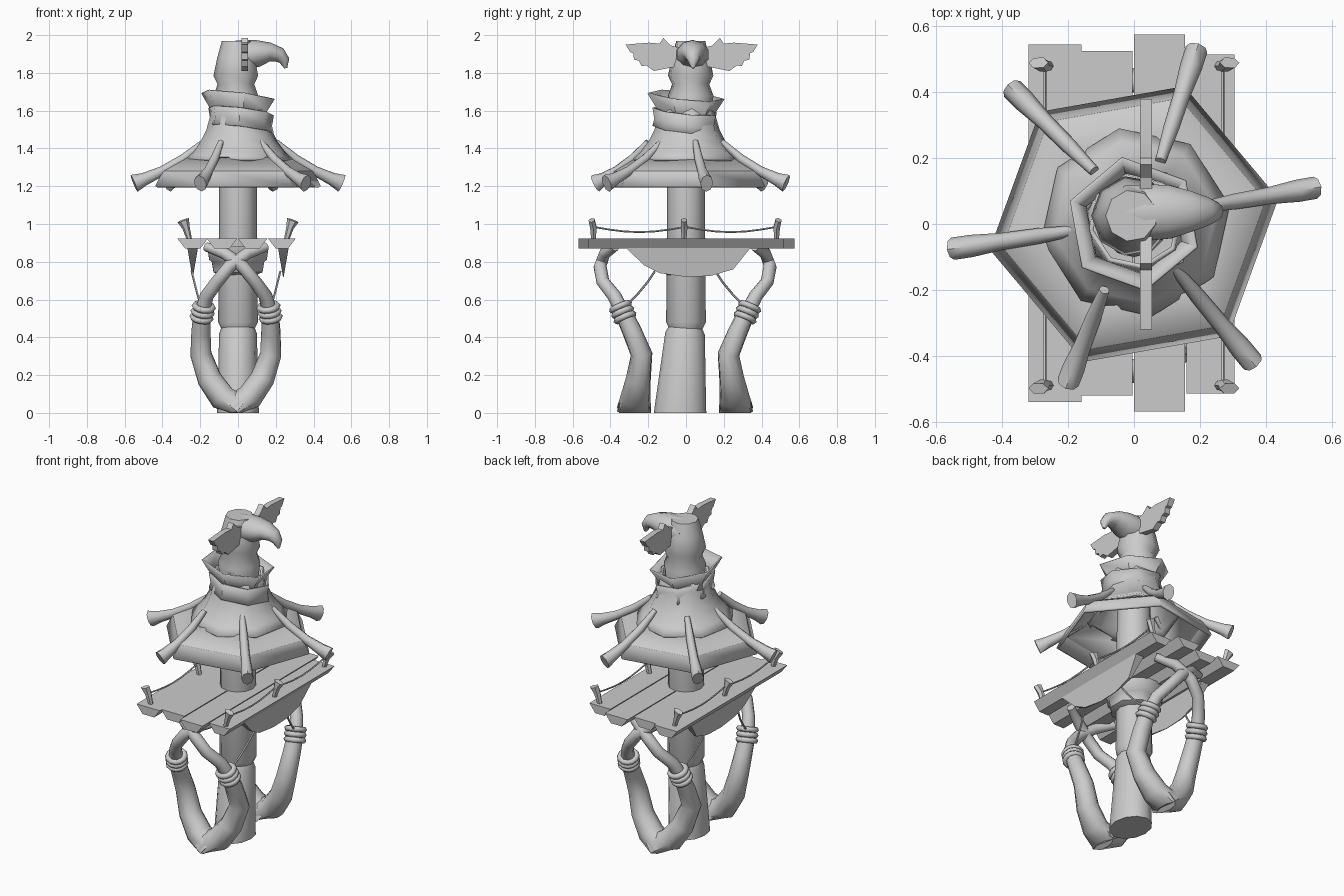
import bpy, bmesh, math
from mathutils import Vector as V

if "Cube" in bpy.data.objects:
    bpy.data.objects.remove(bpy.data.objects["Cube"])

grey = bpy.data.materials.new("plain grey")
grey.use_nodes = True
tone = (0.6, 0.6, 0.6, 1)
grey.diffuse_color = tone
grey.node_tree.nodes["Principled BSDF"].inputs["Base Color"].default_value = tone


def finish(name, bm, angle=40, thick=0):
    bmesh.ops.recalc_face_normals(bm, faces=bm.faces[:])
    mesh = bpy.data.meshes.new(name)
    bm.to_mesh(mesh)
    bm.free()
    mesh.materials.append(grey)
    ob = bpy.data.objects.new(name, mesh)
    bpy.context.collection.objects.link(ob)
    if thick:
        mod = ob.modifiers.new("shell", "SOLIDIFY")
        mod.thickness = thick
        mod.offset = -1
    for o in bpy.context.selected_objects:
        o.select_set(False)
    ob.select_set(True)
    bpy.context.view_layer.objects.active = ob
    bpy.ops.object.shade_smooth_by_angle(angle=math.radians(angle))
    return ob


def tube(name, path, radii, sides=8, ref=(0, 1, 0), phase=0, caps=True, angle=50, thick=0, slope=(0, 0)):
    """Loft of elliptical rings along a path, cut off at the ground; slope leans the rings."""
    bm = bmesh.new()
    pts = [V(p) for p in path]
    rings, u = [], None
    for i, p in enumerate(pts):
        t = (pts[min(i + 1, len(pts) - 1)] - pts[max(i - 1, 0)]).normalized()
        u = t.cross(V(ref)) if u is None else u - t * u.dot(t)
        u.normalize()
        v = u.cross(t)
        r = radii[i]
        ra, rb = r if isinstance(r, tuple) else (r, r)
        ring = []
        for k in range(sides):
            a = math.radians(phase) + math.tau * k / sides
            q = p + u * ra * math.cos(a) + v * rb * math.sin(a)
            q.z = max(0, q.z + slope[0] * (q.x - p.x) + slope[1] * (q.y - p.y))
            ring.append(bm.verts.new(q))
        rings.append(ring)
    for a, b in zip(rings, rings[1:]):
        for k in range(sides):
            j = (k + 1) % sides
            bm.faces.new((a[k], a[j], b[j], b[k]))
    if caps:
        bm.faces.new(rings[0])
        bm.faces.new(rings[-1])
    finish(name, bm, angle, thick)


def turned(name, rows, centre=(0, 0), **kw):
    """Upright loft from (height, radius) rows."""
    tube(name, [(*centre, z) for z, r in rows], [r for z, r in rows], **kw)


def slab(name, outline, depth):
    bm = bmesh.new()
    face = bm.faces.new([bm.verts.new(p) for p in outline])
    ext = bmesh.ops.extrude_face_region(bm, geom=[face])
    bmesh.ops.translate(bm, vec=depth, verts=[g for g in ext["geom"] if isinstance(g, bmesh.types.BMVert)])
    return finish(name, bm, 20)


# Trunk and column
tube("trunk_base", [(0, -.03, 0), (0, -.03, .02), (0, -.005, .42), (0, 0, .46)],
     [(.11, .14), (.11, .137), (.1, .105), .085], sides=12)
turned("column", [(.44, .085), (.48, .105), (1.2, .1), (1.65, .09)], sides=12)

# Hexagonal roof brim with a rounder cap overlapping it
turned("roof_brim", [(1.2, .445), (1.28, .405), (1.355, .27)], sides=6, phase=-10,
       caps=False, thick=.015, angle=25)
turned("roof_cap", [(1.345, .29), (1.38, .25), (1.44, .205), (1.5, .175), (1.57, .155), (1.63, .145)], centre=(.005, .005),
       sides=8, phase=-10, caps=False, thick=.015, angle=60)

# Flared collars
turned("lower_collar", [(1.5, .17), (1.54, .16), (1.6, .17)], centre=(.015, 0), sides=7, phase=15,
       caps=False, thick=.008, slope=(-.12, -.1))
turned("upper_collar", [(1.56, .15), (1.61, .155), (1.68, .2)], sides=6, phase=20,
       caps=False, thick=.008, slope=(-.12, -.1))

# Horns laid over the roof
horns = [((-.12, .16), (-.37, .41)), ((.08, .19), (.19, .53)), ((.2, .05), (.55, .11)),
         ((.12, -.13), (.36, -.42)), ((-.09, -.2), (-.2, -.48)), ((-.18, -.02), (-.55, -.075))]
for i, (a, b) in enumerate(horns):
    a, b = V(a), V(b)
    path = [(*a.lerp(b, f), z) for f, z in ((0, 1.435), (.3, 1.345), (.6, 1.28), (.85, 1.238), (1, 1.215))]
    tube(f"roof_horn_{i + 1}", path, [.016, .024, .026, .034, (.034, .048)], ref=(0, 0, 1))

# Bird head
turned("neck", [(1.58, .11), (1.68, .122), (1.74, .1), (1.785, .122), (1.88, .102), (1.968, .078)],
       centre=(-.008, .025), sides=9)
tube("head_and_beak",
     [(-.03, .035, 1.89), (.04, .035, 1.897), (.11, .037, 1.903), (.17, .038, 1.91),
      (.22, .038, 1.895), (.246, .038, 1.865), (.253, .038, 1.825)],
     [(.078, .085), (.078, .09), (.07, .085), (.05, .066), (.04, .045), (.028, .03), .008], sides=10)
for s, side in ((1, "left"), (-1, "right")):
    # Feathered ear wings
    wing = [(.05, 1.93), (.11, 1.945), (.15, 1.985), (.17, 1.955), (.225, 1.96), (.35, 1.95), (.325, 1.91),
            (.31, 1.905), (.305, 1.87), (.28, 1.865), (.265, 1.835), (.24, 1.84), (.2, 1.81), (.05, 1.84)]
    slab(f"{side}_ear_wing", [(.018, .03 + s * y, z) for y, z in wing], (.036, 0, 0))

# Deck planks with bevelled undersides
for i, (x0, x1, y0, y1) in enumerate([(-.32, -.16, -.54, .545), (-.165, -.005, -.52, .525),
                                     (0, .155, -.57, .575), (.16, .305, -.515, .515)]):
    profile = [(x0, .922), (x1, .922), (x1 - .04, .87), (x0 + .04, .87)]
    slab(f"deck_plank_{i + 1}", [(x, y0, z) for x, z in profile], (0, y1 - y0, 0))

# Stepped bracket around the column under the deck
turned("column_bracket", [(.73, .105), (.745, .14), (.8, .15), (.81, .165), (.88, .175)], sides=8, phase=22)

for s, side in ((1, "left"), (-1, "right")):
    # Crescent boards under the deck edges, tapering to a thin lower edge
    crescent = [(-.33, .885), (-.22, .78), (-.14, .74), (0, .72), (.13, .725), (.25, .76), (.35, .885)]
    board = slab(f"{side}_crescent_board", [(s * .24 - .03, y, z) for y, z in crescent], (.06, 0, 0))
    for v in board.data.vertices:
        v.co.x = s * .24 + (v.co.x - s * .24) * (v.co.z - .71) / .175

    # Railing posts and ropes
    for y, place in ((-.49, "front"), (-.01, "middle"), (.48, "back")):
        tube(f"{side}_{place}_post", [(s * .255, y, .91), (s * .275, y, .98), (s * .29, y * 1.02, 1.02)],
             [.013, .02, (.032, .018)], sides=6)
    rope = []
    for k in range(13):
        f = k / 12
        rope.append((s * .27, -.49 + .97 * f, .985 - .028 * abs(math.sin(math.tau * f))))
    tube(f"{side}_rope", rope, [.005] * 13, sides=5, ref=(0, 0, 1))

# Crossing arms that hold up the deck, front and back
for f, place in ((1, "back"), (-1, "front")):
    for s, side in ((1, "left"), (-1, "right")):
        def at(x, y, z):
            return (s * x - .01, f * y - .005, z)
        tube(f"{place}_{side}_upper_arm",
             [at(-.02, .27, .015), at(.07, .262, .08), at(.14, .247, .18), at(.185, .23, .31), at(.185, .28, .43), at(.18, .33, .54)],
             [(.085, .092), (.072, .08), (.066, .066), .058, .052, .046], sides=9)
        tube(f"{place}_{side}_forearm",
             [at(.18, .33, .53), at(.155, .375, .62), at(.1, .435, .695), at(.035, .45, .775), at(-.06, .425, .845), at(-.16, .37, .88)],
             [.04, .037, .035, .035, .032, .024], sides=8)
        # Wrist bands
        for k in range(3):
            bpy.ops.mesh.primitive_torus_add(
                major_segments=12, minor_segments=6, major_radius=.048, minor_radius=.017,
                location=at(.183 - .006 * k, .318 + .012 * k, .505 + .028 * k), rotation=(-f * .4, -s * .15, 0))
            band = bpy.context.object
            band.name = f"{place}_{side}_wrist_band_{k + 1}"
            band.data.materials.append(grey)
            bpy.ops.object.shade_smooth()
        # Tie from wrist to crescent board
        tube(f"{place}_{side}_tie", [at(.19, .3, .58), at(.205, .25, .63), at(.22, .2, .69), at(.235, .16, .75)],
             [.006] * 4, sides=5)
